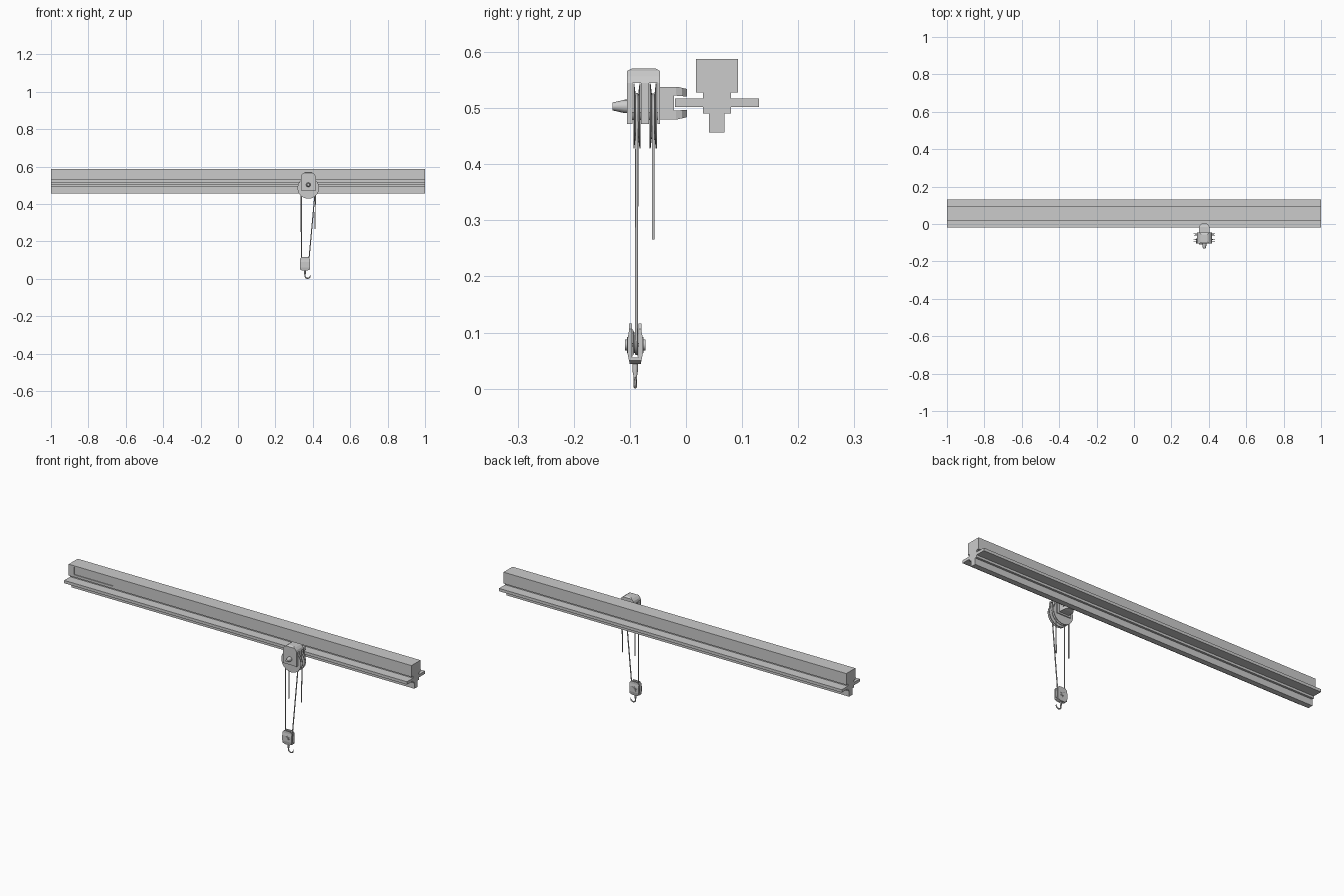
import bpy, bmesh, math
from mathutils import Vector

if "Cube" in bpy.data.objects:
    bpy.data.objects.remove(bpy.data.objects["Cube"])

CX = 0.376            # trolley centre along the beam
PULLEY_Z = 0.486


def to_object(name, bm, smooth=False):
    bmesh.ops.recalc_face_normals(bm, faces=bm.faces[:])
    mesh = bpy.data.meshes.new(name)
    bm.to_mesh(mesh)
    bm.free()
    ob = bpy.data.objects.new(name, mesh)
    bpy.context.collection.objects.link(ob)
    if smooth:
        bpy.ops.object.select_all(action='DESELECT')
        ob.select_set(True)
        bpy.context.view_layer.objects.active = ob
        bpy.ops.object.shade_smooth_by_angle(angle=math.radians(35))
    return ob


def prism(name, profile, lo, hi, axis):
    """Extrude a 2D profile along an axis (profile uses the other two axes in order)."""
    bm = bmesh.new()

    def ring(t):
        out = []
        for p in profile:
            co = list(p)
            co.insert(axis, t)
            out.append(bm.verts.new(co))
        return out
    a, b = ring(lo), ring(hi)
    bm.faces.new(a)
    bm.faces.new(b)
    n = len(a)
    for i in range(n):
        j = (i + 1) % n
        bm.faces.new((a[i], a[j], b[j], b[i]))
    return to_object(name, bm)


def box(name, x, y, z):
    return prism(name, [(x[0], y[0]), (x[1], y[0]), (x[1], y[1]), (x[0], y[1])], z[0], z[1], 2)


def lathe(name, profile, x, y, z, n=32):
    """Revolve a closed (radius, y offset) profile about a y axis."""
    bm = bmesh.new()
    rings = []
    for k in range(n):
        t = 2 * math.pi * k / n
        rings.append([bm.verts.new((x + r * math.cos(t), y + d, z + r * math.sin(t)))
                      for r, d in profile])
    m = len(profile)
    for k in range(n):
        a, b = rings[k], rings[(k + 1) % n]
        for i in range(m):
            j = (i + 1) % m
            bm.faces.new((a[i], a[j], b[j], b[i]))
    return to_object(name, bm, True)


def boolean(ob, cutter, op='DIFFERENCE'):
    mod = ob.modifiers.new("cut", 'BOOLEAN')
    mod.operation, mod.object, mod.solver = op, cutter, 'EXACT'
    bpy.context.view_layer.objects.active = ob
    bpy.ops.object.modifier_apply(modifier=mod.name)
    bpy.data.objects.remove(cutter)


def tube(name, pts, radius, cyclic=False, radii=None):
    cu = bpy.data.curves.new(name, 'CURVE')
    cu.dimensions, cu.bevel_depth, cu.bevel_resolution = '3D', radius, 2
    cu.use_fill_caps = True
    sp = cu.splines.new('POLY')
    sp.points.add(len(pts) - 1)
    for i, p in enumerate(pts):
        sp.points[i].co = (*p, 1)
        sp.points[i].radius = radii[i] if radii else 1
    sp.use_cyclic_u = cyclic
    ob = bpy.data.objects.new(name, cu)
    bpy.context.collection.objects.link(ob)
    return ob


def arc(x, y, z, r, a0, a1, n=12):
    return [(x + r * math.cos(math.radians(a0 + (a1 - a0) * i / n)), y,
             z + r * math.sin(math.radians(a0 + (a1 - a0) * i / n))) for i in range(n + 1)]


# Overhead beam: symmetric section swept along x
half = [(0.014, 0.457), (0.014, 0.49), (0.025, 0.49), (0.025, 0.502), (0.075, 0.502),
        (0.075, 0.517), (0.025, 0.517), (0.025, 0.528), (0.0375, 0.528), (0.0375, 0.588)]
section = [(0.055 + y, z) for y, z in half] + [(0.055 - y, z) for y, z in reversed(half)]
beam = prism("beam", section, -1, 1, 0)
# Shallow panel recess on the front face
boolean(beam, box("panel_cutter", (-0.97, -0.743), (0.0, 0.0215), (0.541, 0.581)))

# Pulley housing with rounded top
side = [(0.04, 0.472), (0.04, 0.545), (0.036, 0.556), (0.026, 0.566), (0.017, 0.571)]
outline = [(CX + x, z) for x, z in side] + [(CX - x, z) for x, z in reversed(side)]
housing = prism("pulley_housing", outline, -0.105, -0.046, 1)
# Trim the top front and back edges
trim = [(-0.2, 0.4), (0.1, 0.4), (0.1, 0.566), (-0.046, 0.566), (-0.055, 0.571),
        (-0.096, 0.571), (-0.105, 0.566), (-0.2, 0.566)]
boolean(housing, prism("trim", trim, 0.2, 0.6, 0), 'INTERSECT')
PULLEYS = (-0.0875, -0.0585)
for y in PULLEYS:
    boolean(housing, box("slot", (0.2, 0.6), (y - 0.0075, y + 0.0075), (0.4, 0.545)))

# Grooved pulleys
groove = [(0.004, -0.0065), (0.0575, -0.0065), (0.0575, -0.0045), (0.036, -0.002),
          (0.036, 0.002), (0.0575, 0.0045), (0.0575, 0.0065), (0.004, 0.0065)]
for name, y in zip(("front_pulley", "rear_pulley"), PULLEYS):
    lathe(name, groove, CX, y, PULLEY_Z)
lathe("pulley_axle", [(0.0005, -0.027), (0.007, -0.027), (0.007, 0.027), (0.0005, 0.027)],
      CX, -0.0745, PULLEY_Z, 16)

# Tapered knob on the housing front
lathe("front_knob", [(0.0003, -0.026), (0.007, -0.026), (0.012, -0.004), (0.012, 0.002),
                     (0.0003, 0.002)], CX, -0.105, 0.503, 16)

# Clamp gripping the beam flange: C-shaped side profile trimmed by a rounded plan
jaw = [(-0.047, 0.48), (-0.015, 0.48), (0.002, 0.484), (0.002, 0.497), (-0.021, 0.4955),
       (-0.021, 0.5225), (0.002, 0.5205), (0.002, 0.534), (-0.015, 0.538), (-0.047, 0.538)]
clamp = prism("beam_clamp", jaw, CX - 0.03, CX + 0.03, 0)
plan = [(CX - 0.028, -0.06), (CX + 0.028, -0.06), (CX + 0.028, -0.018), (CX + 0.024, -0.007),
        (CX + 0.014, 0.002), (CX - 0.014, 0.002), (CX - 0.024, -0.007), (CX - 0.028, -0.018)]
boolean(clamp, prism("clamp_plan", plan, 0.4, 0.6, 2), 'INTERSECT')

# Hook block: two cheeks around a small pulley
HX, HY, HZ = 0.358, -0.0905, 0.078
cheek = [(0.012, 0.044), (0.027, 0.05), (0.027, 0.106), (0.018, 0.116)]
block = prism("hook_block", [(HX + x, z) for x, z in cheek] +
              [(HX - x, z) for x, z in reversed(cheek)], HY - 0.016, HY + 0.016, 1)
belly = [(0.010, 0.04), (0.010, 0.045), (0.0135, 0.062), (0.0135, 0.09), (0.011, 0.104),
         (0.011, 0.12)]
boolean(block, prism("belly", [(HY + y, z) for y, z in belly] +
                     [(HY - y, z) for y, z in reversed(belly)], 0.2, 0.6, 0), 'INTERSECT')
boolean(block, box("block_slot", (0.2, 0.6), (HY - 0.006, HY + 0.006), (0.056, 0.2)))
lathe("hook_block_pulley", [(0.003, -0.005), (0.026, -0.005), (0.018, -0.002),
                            (0.018, 0.002), (0.026, 0.005), (0.003, 0.005)], HX, HY, HZ + 0.004, 24)
lathe("hook_block_pin", [(0.0005, -0.018), (0.010, -0.018), (0.010, -0.015), (0.014, -0.015),
                         (0.014, -0.012), (0.003, -0.012), (0.003, 0.012), (0.014, 0.012),
                         (0.014, 0.015), (0.010, 0.015), (0.010, 0.018), (0.0005, 0.018)],
      HX, HY, HZ, 16)

# Hook and shank
tube("hook_shank", [(HX, HY, 0.05), (HX, HY, 0.036), (HX, HY, 0.024)], 0.005,
     radii=[1, 1, 0.8])
path = [(HX, HY, 0.028)] + arc(HX + 0.014, HY, 0.0175, 0.0142, 180, 375, 14)
tube("hook", path, 0.0033, radii=[1] * 11 + [0.9, 0.8, 0.65, 0.5, 0.3])

# Main rope loop running over the front pulley and under the hook block pulley
loop = arc(CX, PULLEYS[0], PULLEY_Z, 0.038, 180, 0, 16) + \
    arc(HX, PULLEYS[0] - 0.001, HZ + 0.004, 0.0195, 0, -180, 12)
tube("main_rope", loop, 0.0028, cyclic=True)

# Short rope hanging from both sides of the rear pulley
hang = [(CX - 0.038, PULLEYS[1], 0.266)] + \
    arc(CX, PULLEYS[1], PULLEY_Z, 0.038, 180, 0, 16) + [(CX + 0.036, PULLEYS[1], 0.266)]
tube("hanging_rope", hang, 0.0025)
